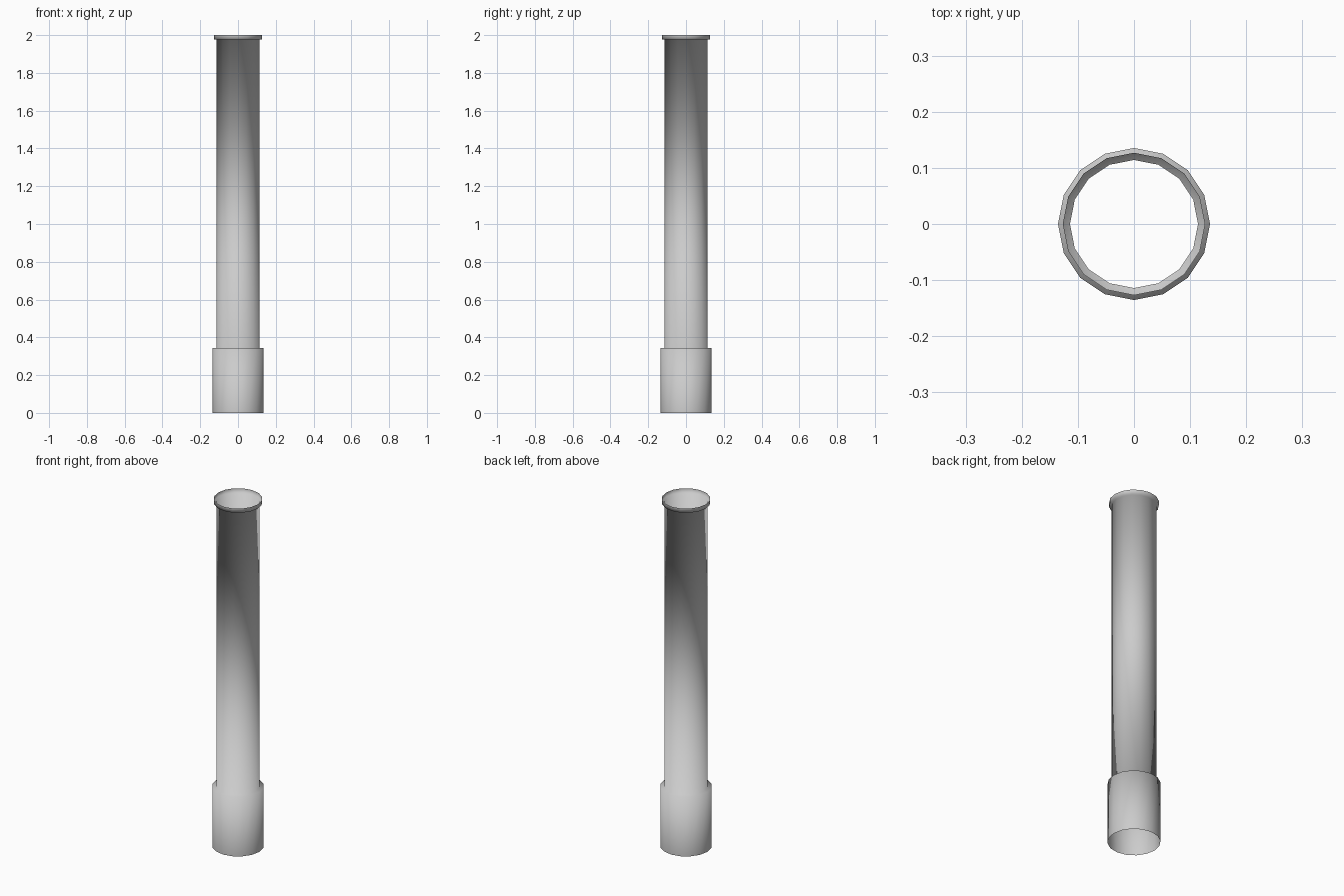
import bpy
import bmesh
from math import cos, sin, tau

if "Cube" in bpy.data.objects:
    bpy.data.objects.remove(bpy.data.objects["Cube"])

SIDES = 16

# Thin-walled profile (radius, z): wide socket, straight pipe, top collar
PROFILE = [(0.1355, 0.0), (0.1355, 0.344), (0.1142, 0.344),
           (0.1142, 1.976), (0.127, 1.976), (0.127, 2.0)]


def lathe(name, profile, sides):
    """Spin an open profile around z, leaving both ends open."""
    bm = bmesh.new()
    rings = [[bm.verts.new((r * cos(tau * i / sides), r * sin(tau * i / sides), z))
              for i in range(sides)] for r, z in profile]
    for low, high in zip(rings, rings[1:]):
        for i in range(sides):
            j = (i + 1) % sides
            face = bm.faces.new((low[i], low[j], high[j], high[i]))
            face.smooth = True
    mesh = bpy.data.meshes.new(name)
    bm.to_mesh(mesh)
    bm.free()
    obj = bpy.data.objects.new(name, mesh)
    bpy.context.collection.objects.link(obj)
    return obj


# Pipe with socket and collar as one continuous smooth skin
lathe("drain_pipe", PROFILE, SIDES)
